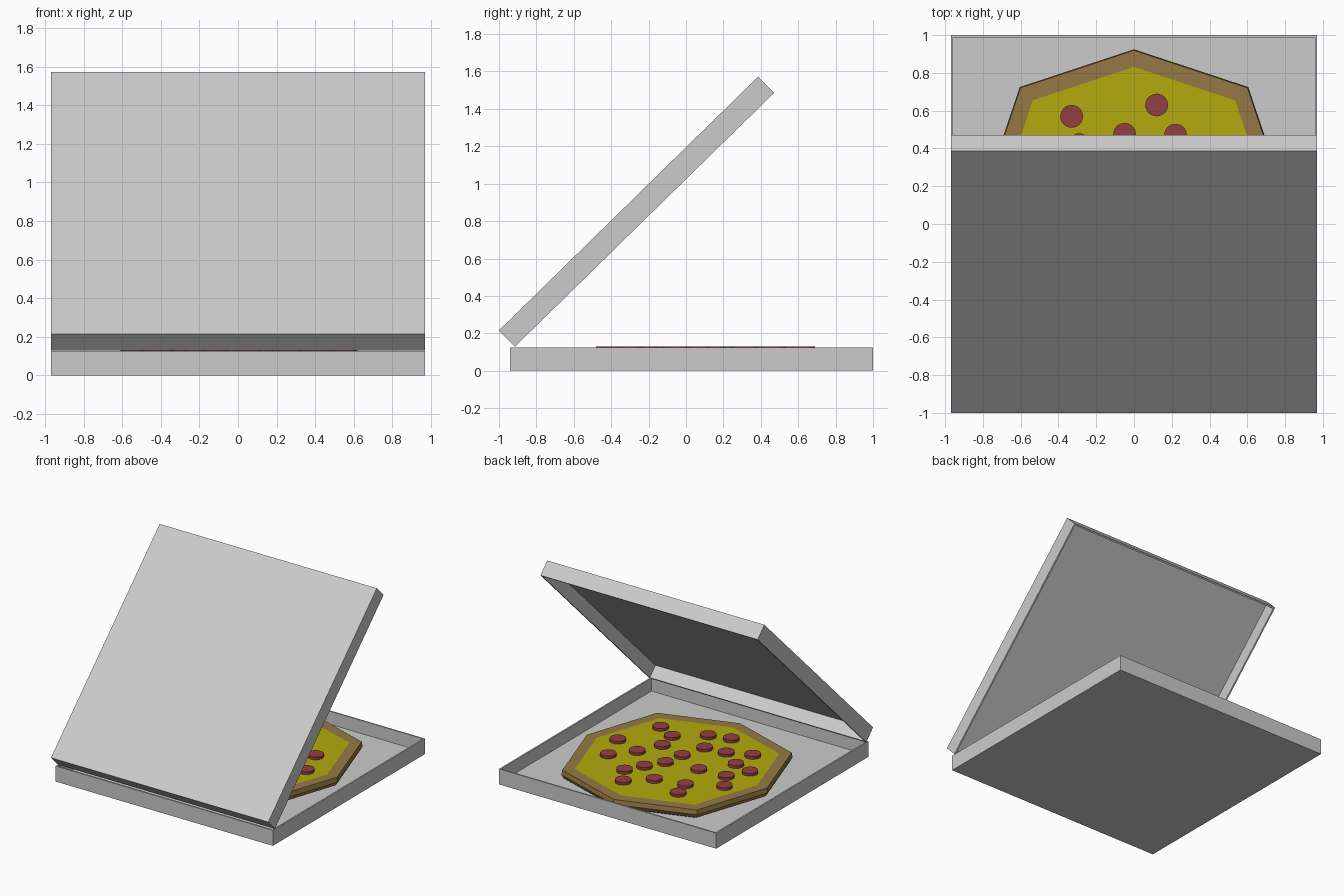
import bpy, bmesh
from math import radians
from mathutils import Matrix, Vector

if "Cube" in bpy.data.objects:
    bpy.data.objects.remove(bpy.data.objects["Cube"])


def finish(name, bm, color=None):
    bmesh.ops.recalc_face_normals(bm, faces=bm.faces)
    me = bpy.data.meshes.new(name)
    bm.to_mesh(me)
    bm.free()
    ob = bpy.data.objects.new(name, me)
    bpy.context.collection.objects.link(ob)
    if color:
        mat = bpy.data.materials.new(name + "_color")
        mat.diffuse_color = (*color, 1)
        mat.use_nodes = True
        mat.node_tree.nodes["Principled BSDF"].inputs["Base Color"].default_value = mat.diffuse_color
        me.materials.append(mat)
    return ob


def tray(name, height, wall=0.017, floor=0.02, size=1.94):
    """Open box: x centred, y from 0 to size, rim at the top."""
    bm = bmesh.new()
    bmesh.ops.create_cube(bm, size=1, matrix=Matrix.Translation((0, size / 2, height / 2))
                          @ Matrix.Diagonal((size, size, height, 1)))
    top = max(bm.faces, key=lambda f: f.calc_center_median().z)
    bmesh.ops.inset_region(bm, faces=[top], thickness=wall)
    hole = bmesh.ops.extrude_discrete_faces(bm, faces=[top])["faces"][0]
    bmesh.ops.translate(bm, verts=hole.verts, vec=(0, 0, floor - height))
    return finish(name, bm)


# Box base and opened lid (same tray, turned over and hinged at the front)
base = tray("box_base", 0.125)
base.location = (0, -0.94, 0)
lid = tray("box_lid", 0.122)
lid.data.transform(Matrix.Diagonal((1, 1, -1, 1)) @ Matrix.Translation((0, 0, -0.122)))
lid.data.flip_normals()
lid.location = (0, -0.915, 0.128)
lid.rotation_euler.x = radians(44.4)

# Pizza outline: slightly squared octagon
CENTRE = Vector((0, 0.115))
OCTAGON = [(0, .81), (.605, .61), (.81, 0), (.605, -.61),
           (0, -.81), (-.605, -.61), (-.81, 0), (-.605, .61)]


def ring(bm, scale, z):
    return [bm.verts.new((*(CENTRE + Vector(p) * scale), z)) for p in OCTAGON]


# Crust: bulging side profile and flat top rim
bm = bmesh.new()
rings = [ring(bm, s, z) for s, z in
         [(.93, .02), (.98, .04), (1, .07), (.993, .107), (.885, .107)]]
for a, b in zip(rings, rings[1:]):
    for i in range(8):
        j = (i + 1) % 8
        bm.faces.new((a[i], a[j], b[j], b[i]))
bm.faces.new(rings[0])
finish("pizza_crust", bm, (.30, .19, .06))

# Cheese top
bm = bmesh.new()
bm.faces.new(ring(bm, .885, .107)[::-1])
finish("cheese", bm, (.45, .40, .004))

# Pepperoni slices
SLICES = [(.43, -.29), (.27, -.21), (.56, .07), (.06, -.37), (-.11, -.42), (.24, -.04),
          (-.04, -.18), (.47, .32), (.33, .15), (.02, .02), (-.22, -.20), (-.40, -.28),
          (.14, .33), (.05, .19), (.22, .47), (-.22, .15), (-.39, -.08), (-.55, -.03),
          (-.45, .13), (.12, .63), (-.05, .475), (-.29, .42), (-.54, .28), (-.33, .57)]
bm = bmesh.new()
for x, y in SLICES:
    bmesh.ops.create_cone(bm, cap_ends=True, segments=24, radius1=.06, radius2=.06,
                          depth=.025, matrix=Matrix.Translation((x, y, .1165)))
finish("pepperoni_slices", bm, (.29, .05, .055))
